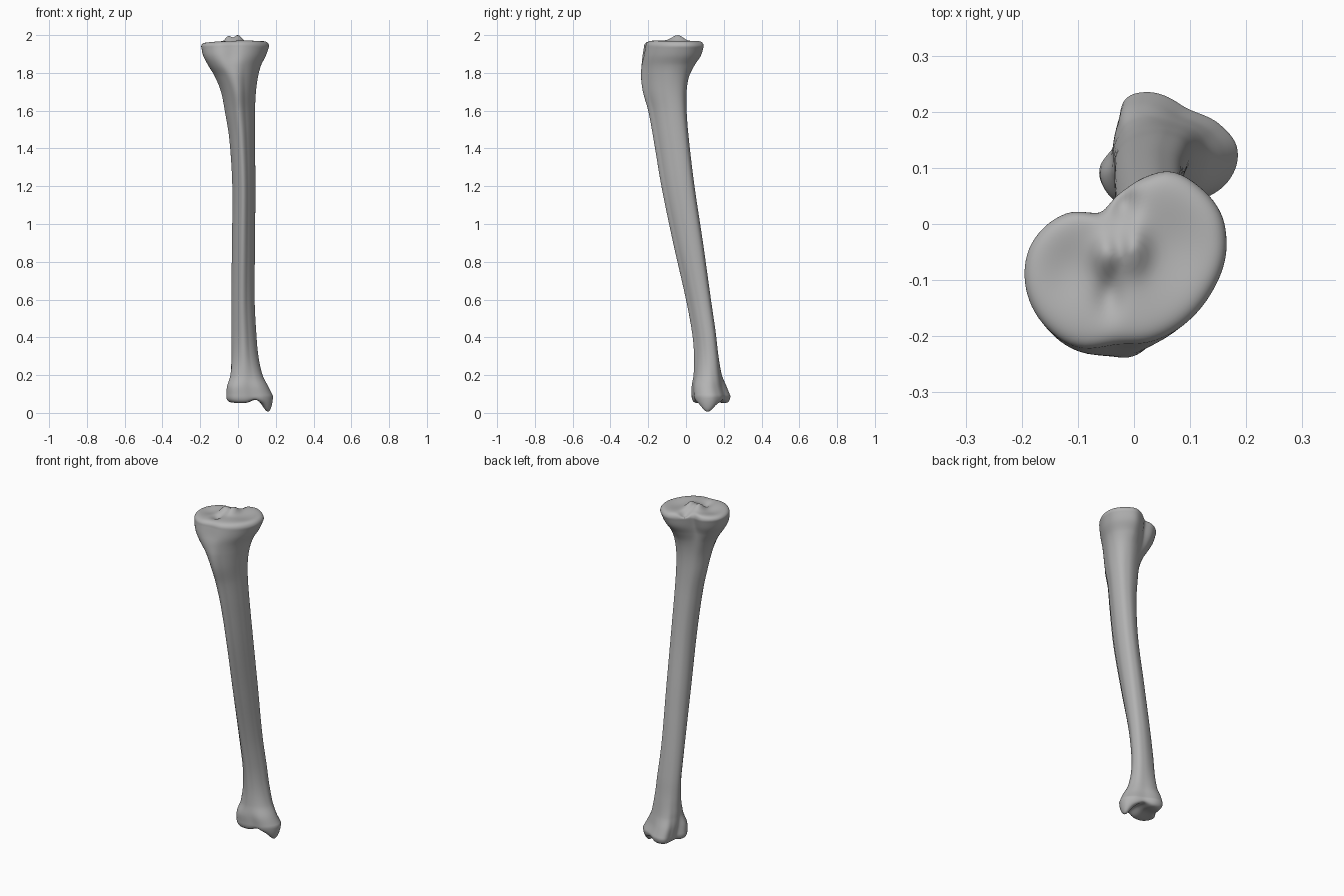
import bpy, bmesh
from math import sin, cos, atan2, pi, exp, sqrt

cube = bpy.data.objects.get("Cube")
if cube:
    bpy.data.objects.remove(cube)

SIDES = 96
STEPS = 7

# Outlines seen from above, counter-clockwise
PLATEAU = [(.165, -.03), (.155, .02), (.12, .065), (.065, .095), (.02, .085), (-.02, .06), (-.06, .022),
           (-.12, .02), (-.18, -.03), (-.195, -.09), (-.16, -.18), (-.1, -.22),
           (-.03, -.215), (.03, -.21), (.11, -.16), (.145, -.11)]
SHAFT = [(1, .3), (.85, .8), (.4, 1), (-.2, .97), (-.7, .75), (-1, .25),
         (-.85, -.25), (-.5, -.7), (-.05, -1), (.4, -.7), (.82, -.2)]
ANKLE = [(.19, .14), (.16, .18), (.1, .21), (.03, .24), (-.01, .23), (-.025, .19),
         (-.035, .14), (-.06, .1), (-.052, .065), (-.02, .035), (.03, .03),
         (.08, .04), (.14, .05), (.18, .085)]

# Height, x range, y range, blend (+1 plateau, 0 shaft, -1 ankle)
SECTIONS = [
    (.09, -.062, .185, .03, .235, -1),
    (.14, -.058, .16, .03, .215, -.9),
    (.2, -.04, .13, .04, .19, -.5),
    (.3, -.035, .108, .043, .172, -.15),
    (.42, -.035, .097, .033, .158, 0),
    (.6, -.035, .088, 0, .132, 0),
    (.9, -.032, .09, -.068, .09, 0),
    (1.2, -.03, .092, -.13, .045, 0),
    (1.45, -.046, .09, -.172, .015, 0),
    (1.6, -.07, .09, -.2, .003, 0),
    (1.7, -.09, .095, -.228, .003, .05),
    (1.78, -.122, .106, -.238, .016, .25),
    (1.84, -.158, .122, -.235, .045, .65),
    (1.89, -.184, .147, -.23, .078, .95),
    (1.94, -.195, .165, -.222, .094, 1)]


def hermite(p, q, m, n, h, t):
    return (p * (1 + 2 * t) * (1 - t) ** 2 + h * m * t * (1 - t) ** 2
            + q * t * t * (3 - 2 * t) + h * n * t * t * (t - 1))


def slope(rows, i, col):
    a, b = rows[max(i - 1, 0)], rows[min(i + 1, len(rows) - 1)]
    return (b[col] - a[col]) / (b[0] - a[0])


def polar(points):
    """Radius at evenly spaced angles of a smooth closed outline."""
    xs, ys = zip(*points)
    cx, cy = (min(xs) + max(xs)) / 2, (min(ys) + max(ys)) / 2
    hx, hy = (max(xs) - min(xs)) / 2, (max(ys) - min(ys)) / 2
    unit = [((x - cx) / hx, (y - cy) / hy) for x, y in points]
    ring = sorted((atan2(y, x) % (2 * pi), sqrt(x * x + y * y)) for x, y in unit)
    rows = [(a + turn * 2 * pi, r) for turn in (-1, 0, 1) for a, r in ring]
    radii = []
    for k in range(SIDES):
        a = 2 * pi * k / SIDES
        i = max(j for j in range(len(rows)) if rows[j][0] <= a)
        h = rows[i + 1][0] - rows[i][0]
        radii.append(hermite(rows[i][1], rows[i + 1][1], slope(rows, i, 1),
                             slope(rows, i + 1, 1), h, (a - rows[i][0]) / h))
    return radii


plateau, shaft, ankle = polar(PLATEAU), polar(SHAFT), polar(ANKLE)


def section(z, x0, x1, y0, y1, blend):
    """Blend the outlines and fit them to the given ranges."""
    end = plateau if blend > 0 else ankle
    w = min(abs(blend), 1)
    pts = []
    for k in range(SIDES):
        a, r = 2 * pi * k / SIDES, shaft[k] * (1 - w) + end[k] * w
        pts.append((r * cos(a), r * sin(a)))
    xs, ys = zip(*pts)
    fit = lambda v, vs, lo, hi: lo + (hi - lo) * (v - min(vs)) / (max(vs) - min(vs))
    return [(fit(x, xs, x0, x1), fit(y, ys, y0, y1), z) for x, y in pts]


def bump(x, y, cx, cy, sx, sy):
    return exp(-((x - cx) / sx) ** 2 - ((y - cy) / sy) ** 2)


def knee_top(x, y):
    """Two shallow dishes with a raised double spine between them."""
    return (1.972 + .03 * x - .012 * bump(x, y, .08, -.04, .06, .08)
            - .012 * bump(x, y, -.115, -.08, .05, .06)
            + .03 * bump(x, y, .0, -.045, .025, .04)
            + .028 * bump(x, y, -.05, -.055, .022, .035)
            - .018 * bump(x, y, -.045, -.125, .025, .04)
            - .025 * bump(x, y, -.02, .04, .025, .03))


def ankle_base(x, y):
    """Arched joint face with a pointed inner knob."""
    return (.05 + .022 * bump(x, y, .09, .12, .03, .12)
            - .052 * bump(x, y, .165, .112, .035, .045)
            + .012 * bump(x, y, .03, .13, .07, .05))


def cap(rim, surface):
    """Rings closing an end, rounded over at the rim."""
    cx = (min(p[0] for p in rim) + max(p[0] for p in rim)) / 2
    cy = (min(p[1] for p in rim) + max(p[1] for p in rim)) / 2
    rings = []
    for i in range(1, 21):
        s = cos(pi / 2 * i / 21)
        ring = []
        for x, y, z in rim:
            px, py = cx + (x - cx) * s, cy + (y - cy) * s
            ring.append((px, py, z + (surface(px, py) - z) * sqrt(1 - s ** 9)))
        rings.append(ring)
    return rings


# Shaft rings from ankle to knee
rings = []
for i in range(len(SECTIONS) - 1):
    a, b = SECTIONS[i], SECTIONS[i + 1]
    for k in range(STEPS):
        t = k / STEPS
        rings.append(section(a[0] + (b[0] - a[0]) * t, *[
            hermite(a[c], b[c], slope(SECTIONS, i, c), slope(SECTIONS, i + 1, c), b[0] - a[0], t)
            for c in range(1, 6)]))
rings.append(section(*SECTIONS[-1]))
rings = cap(rings[0], ankle_base)[::-1] + rings + cap(rings[-1], knee_top)

# Skin the rings
bm = bmesh.new()
loops = [[bm.verts.new(p) for p in ring] for ring in rings]
for low, high in zip(loops, loops[1:]):
    for k in range(SIDES):
        n = (k + 1) % SIDES
        bm.faces.new((low[k], low[n], high[n], high[k]))
bm.faces.new(loops[0][::-1])
bm.faces.new(loops[-1])
for f in bm.faces:
    f.smooth = True
mesh = bpy.data.meshes.new("shin_bone")
bm.to_mesh(mesh)
bm.free()
bone = bpy.data.objects.new("shin_bone", mesh)
bpy.context.collection.objects.link(bone)

# Plain grey bone
grey = bpy.data.materials.new("bone_grey")
grey.use_nodes = True
colour = (.45, .45, .45, 1)
grey.diffuse_color = colour
grey.node_tree.nodes["Principled BSDF"].inputs["Base Color"].default_value = colour
mesh.materials.append(grey)
